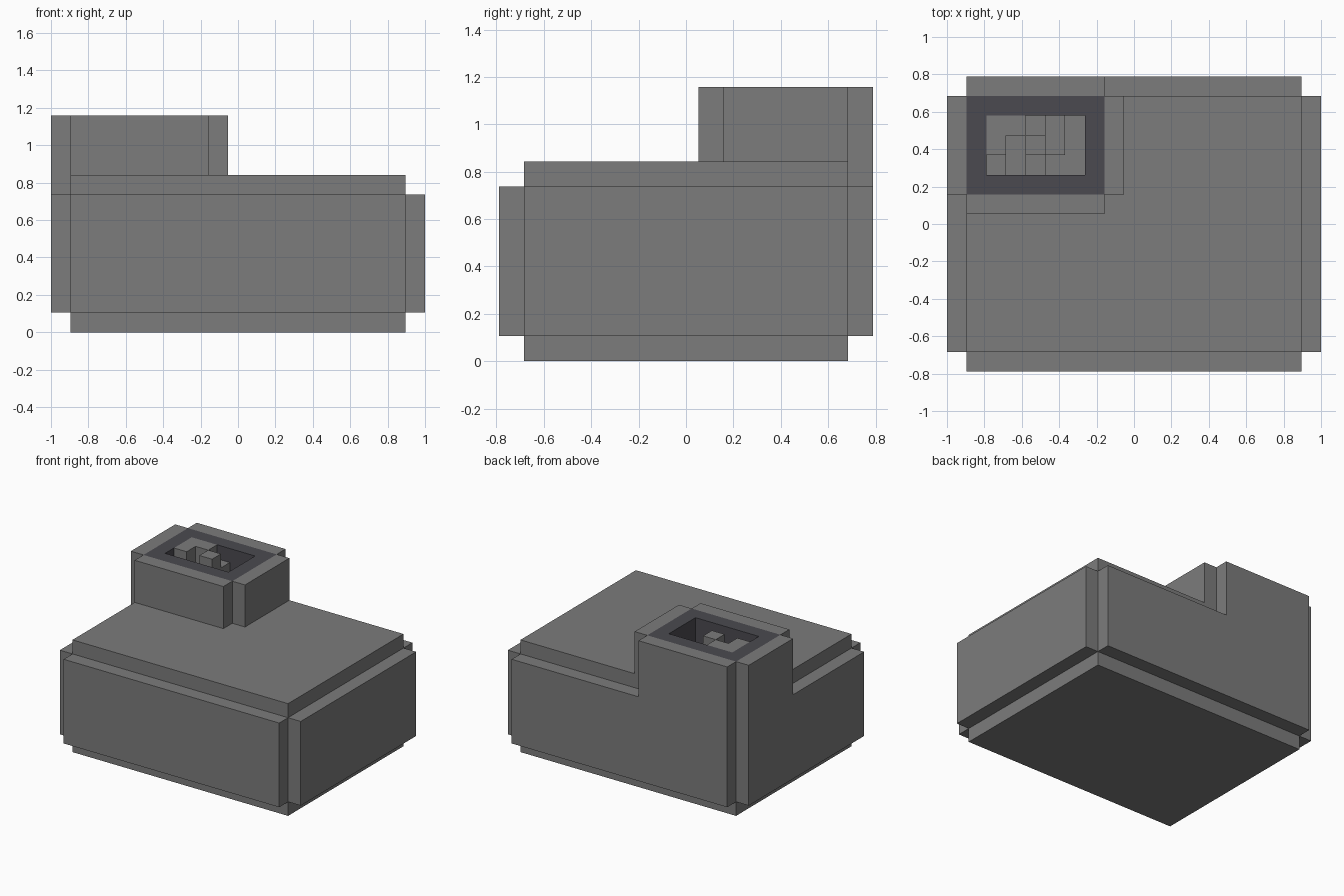
import bpy
import bmesh
from mathutils import Vector

U = 2 / 19  # edge of one building block

old = bpy.data.objects.get("Cube")
if old:
    bpy.data.objects.remove(old, do_unlink=True)


def material(name, colour):
    mat = bpy.data.materials.new(name)
    mat.use_nodes = True
    mat.diffuse_color = colour
    mat.node_tree.nodes["Principled BSDF"].inputs["Base Color"].default_value = colour
    return mat


stone = material("stone grey", (0.2, 0.2, 0.2, 1))
soot = material("dark rim", (0.07, 0.068, 0.08, 1))


def slab(name, mat, axis, lo, hi, outline):
    """Extrude an outline (block units) from lo to hi along x, y or z."""
    def place(a, b, t):
        point = {"x": (t, a, b), "y": (a, t, b), "z": (a, b, t)}[axis]
        return Vector(point) * U

    bm = bmesh.new()
    face = bm.faces.new([bm.verts.new(place(a, b, lo)) for a, b in outline])
    grown = bmesh.ops.extrude_face_region(bm, geom=[face])
    moved = [v for v in grown["geom"] if isinstance(v, bmesh.types.BMVert)]
    bmesh.ops.translate(bm, verts=moved, vec=place(0, 0, hi - lo))
    bmesh.ops.recalc_face_normals(bm, faces=bm.faces)
    mesh = bpy.data.meshes.new(name)
    bm.to_mesh(mesh)
    bm.free()
    mesh.materials.append(mat)
    obj = bpy.data.objects.new(name, mesh)
    bpy.context.collection.objects.link(obj)
    return obj


def rect(a0, a1, b0, b1):
    return [(a0, b0), (a1, b0), (a1, b1), (a0, b1)]


def tall_panel(near, far, step):
    """Wall outline that rises into the chimney between near and step."""
    return [(near, 1), (far, 1), (far, 7), (step, 7), (step, 11), (near, 11)]


# Main body and its four wall panels
slab("body", stone, "z", 0, 8, rect(-8.5, 8.5, -6.5, 6.5))
slab("front_panel", stone, "y", -7.5, -6.5, rect(-8.5, 8.5, 1, 7))
slab("left_panel", stone, "x", 8.5, 9.5, rect(-6.5, 6.5, 1, 7))
slab("back_panel", stone, "y", 6.5, 7.5, tall_panel(-8.5, 8.5, -1.5))
slab("right_panel", stone, "x", -9.5, -8.5, tall_panel(6.5, -6.5, 1.5))

# Inner chimney panels standing on the roof
slab("chimney_front_panel", stone, "y", 0.5, 1.5, rect(-8.5, -1.5, 8, 11))
slab("chimney_left_panel", stone, "x", -1.5, -0.5, rect(1.5, 6.5, 8, 11))

# Dark lining around the chimney opening
for side, y in (("front", 1.5), ("back", 5.5)):
    slab("rim_" + side, soot, "z", 8, 11, rect(-8.5, -1.5, y, y + 1))
for side, x in (("right", -8.5), ("left", -2.5)):
    slab("rim_" + side, soot, "z", 8, 11, rect(x, x + 1, 2.5, 5.5))

# Stepped blocks inside the opening: rows from front to back, heights in blocks
for row, heights in enumerate(("10100", "30310", "33210")):
    for col, height in enumerate(map(int, heights)):
        if height:
            x, y = col - 7.5, row + 2.5
            slab(f"inner_block_{row}_{col}", stone, "z", 8, 8 + height,
                 rect(x, x + 1, y, y + 1))
